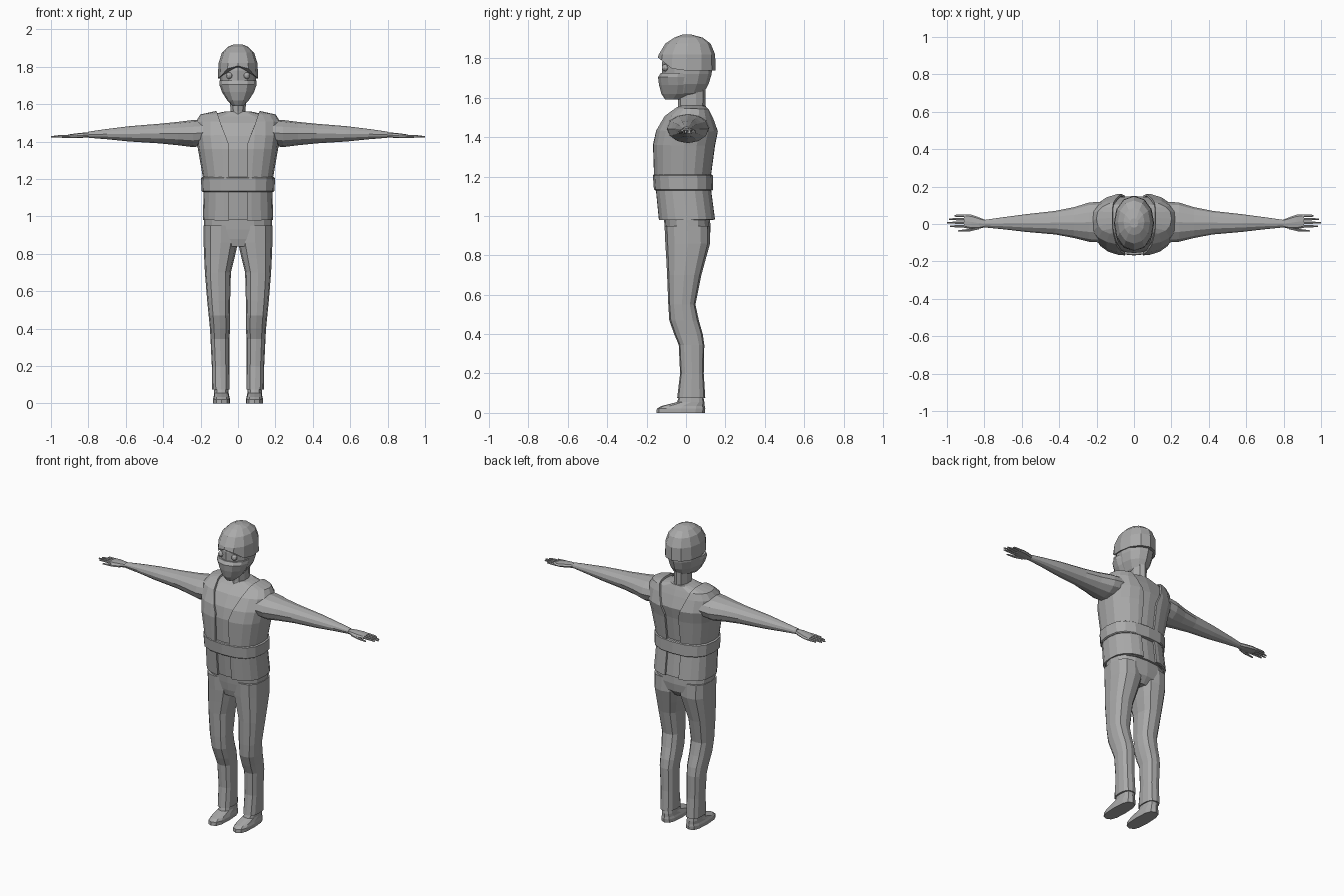
import bpy, bmesh, math
from mathutils import Vector

grey = bpy.data.materials.new("plain grey")
grey.diffuse_color = (0.40, 0.40, 0.40, 1)


def finish(bm, name, mirror=False):
    """Turn a bmesh into a named flat-shaded object."""
    bmesh.ops.recalc_face_normals(bm, faces=bm.faces[:])
    me = bpy.data.meshes.new(name)
    bm.to_mesh(me)
    bm.free()
    me.materials.append(grey)
    ob = bpy.data.objects.new(name, me)
    bpy.context.collection.objects.link(ob)
    if mirror:
        ob.modifiers.new("mirror", 'MIRROR').use_mirror_merge = False
    return ob


def loft(rings, n=12, power=2.0, axis='Z', grow=0.0, caps=True):
    """Rings are (station, a0, a1, b0, b1): bounds of a rounded section.
    Axis Z uses a=x, b=y; axis X uses a=y, b=z."""
    bm = bmesh.new()
    loops = []
    for s, a0, a1, b0, b1 in rings:
        loop = []
        for i in range(n):
            t = 2 * math.pi * i / n - math.pi / 2
            c, d = math.cos(t), math.sin(t)
            u = math.copysign(abs(c) ** (2 / power), c)
            v = math.copysign(abs(d) ** (2 / power), d)
            a = (a0 + a1) / 2 + u * ((a1 - a0) / 2 + grow)
            b = (b0 + b1) / 2 + v * ((b1 - b0) / 2 + grow)
            loop.append(bm.verts.new((a, b, s) if axis == 'Z' else (s, a, b)))
        loops.append(loop)
    for lo, hi in zip(loops, loops[1:]):
        for i in range(n):
            j = (i + 1) % n
            bm.faces.new((lo[i], lo[j], hi[j], hi[i]))
    if caps:
        bm.faces.new(loops[0][::-1])
        bm.faces.new(loops[-1])
    return bm


def sym(z, x, y0, y1):
    return (z, -x, x, y0, y1)


# Shirt body
torso = [sym(.98, .172, -.125, .135), sym(1.13, .168, -.14, .115),
         sym(1.21, .172, -.15, .115), sym(1.36, .198, -.155, .135),
         sym(1.43, .21, -.14, .15), sym(1.50, .212, -.10, .125),
         sym(1.535, .19, -.055, .11), sym(1.56, .07, -.03, .10)]
finish(loft(torso, 16, 2.5), "shirt")

# Vest: one half cut clear of the centre strip, thickened, mirrored
bm = loft(torso, 20, 2.6, grow=.004, caps=False)
for co, no in (((.048, 0, 0), (-1, 0, 0)), ((.048, 0, 1.38), (-1, 0, .38))):
    geom = bm.verts[:] + bm.edges[:] + bm.faces[:]
    bmesh.ops.bisect_plane(bm, geom=geom, plane_co=co,
                           plane_no=Vector(no).normalized(), clear_outer=True)
vest = finish(bm, "vest", mirror=True)
sol = vest.modifiers.new("thickness", 'SOLIDIFY')
sol.thickness, sol.offset = .012, 1

# Belt around the vest
finish(loft([sym(1.13, .188, -.158, .135), sym(1.135, .195, -.163, .138),
             sym(1.205, .198, -.168, .136), sym(1.21, .19, -.164, .13)],
            16, 2.6), "belt")

# Sleeved arms
finish(loft([(.16, -.10, .12, 1.38, 1.52), (.24, -.095, .115, 1.37, 1.515),
             (.32, -.075, .09, 1.38, 1.505), (.42, -.056, .07, 1.39, 1.495),
             (.58, -.042, .052, 1.40, 1.482), (.70, -.028, .036, 1.412, 1.467),
             (.80, -.018, .022, 1.42, 1.453)], 12, 2, 'X'), "arm", True)

# Hands and fingers
finish(loft([(.79, -.015, .02, 1.424, 1.448), (.83, -.026, .036, 1.42, 1.447),
             (.87, -.028, .05, 1.418, 1.443), (.91, -.02, .052, 1.419, 1.437)],
            8, 2.6, 'X'), "hand", True)
for name, y, tip in (("index_finger", -.012, .985), ("middle_finger", .007, 1.0),
                     ("ring_finger", .026, .99), ("little_finger", .044, .96)):
    finish(loft([(.90, y - .008, y + .008, 1.42, 1.436),
                 (.95, y - .007, y + .007, 1.421, 1.435),
                 (tip, y - .004, y + .004, 1.421, 1.429)], 6, 2, 'X'), name, True)
finish(loft([(.83, -.03, -.008, 1.42, 1.438), (.88, -.041, -.024, 1.418, 1.433),
             (.94, -.042, -.033, 1.418, 1.427)], 6, 2, 'X'), "thumb", True)

# Trousers: hips and legs
finish(loft([sym(.84, .09, -.09, .085), sym(.88, .165, -.10, .118),
             sym(.93, .182, -.107, .125), sym(.985, .182, -.112, .122)],
            16, 2.5), "hips")
finish(loft([(.075, .045, .138, -.045, .098), (.20, .046, .14, -.03, .09),
             (.345, .046, .147, -.037, .093), (.40, .042, .15, -.06, .085),
             (.47, .042, .157, -.085, .065), (.55, .042, .165, -.09, .048),
             (.70, .038, .177, -.096, .078), (.78, .018, .181, -.10, .10),
             (.86, .0, .184, -.105, .122), (.95, .0, .184, -.109, .12)],
            12, 2.6), "leg", True)

# Shoes: side profile lofted upward
finish(loft([(0, .042, .134, -.15, .096), (.022, .042, .134, -.148, .098),
             (.035, .046, .13, -.125, .095), (.055, .05, .128, -.045, .093),
             (.10, .055, .125, -.03, .085)], 12, 2.8), "shoe", True)

# Neck and head
finish(loft([sym(1.49, .055, -.06, .10), sym(1.56, .043, -.04, .098),
             sym(1.66, .045, -.04, .10)], 10), "neck")
finish(loft([sym(1.60, .03, -.10, .03), sym(1.625, .055, -.112, .09),
             sym(1.67, .083, -.12, .115), sym(1.72, .096, -.122, .13),
             sym(1.78, .098, -.122, .135), sym(1.84, .085, -.10, .11)], 12), "head")

# Face mask
finish(loft([sym(1.59, .028, -.105, -.03), sym(1.62, .058, -.125, .03),
             sym(1.665, .086, -.137, .055), sym(1.705, .1, -.142, .055),
             sym(1.725, .099, -.128, .05)], 12), "face_mask")

# Eyes
bm = bmesh.new()
bmesh.ops.create_uvsphere(bm, u_segments=10, v_segments=6, radius=.018)
bmesh.ops.translate(bm, verts=bm.verts[:], vec=(.047, -.105, 1.752))
finish(bm, "eye", True)

# Cap, with the rim lifted over the face
bm = loft([sym(1.738, .108, -.143, .15), sym(1.82, .104, -.138, .148),
           sym(1.875, .086, -.105, .125), sym(1.905, .056, -.06, .085),
           sym(1.92, .022, -.02, .03)], 12, 2.1)
for v in bm.verts:
    if v.co.z < 1.74:
        v.co.z += max(0, -v.co.y - .06) * .8
finish(bm, "cap")
